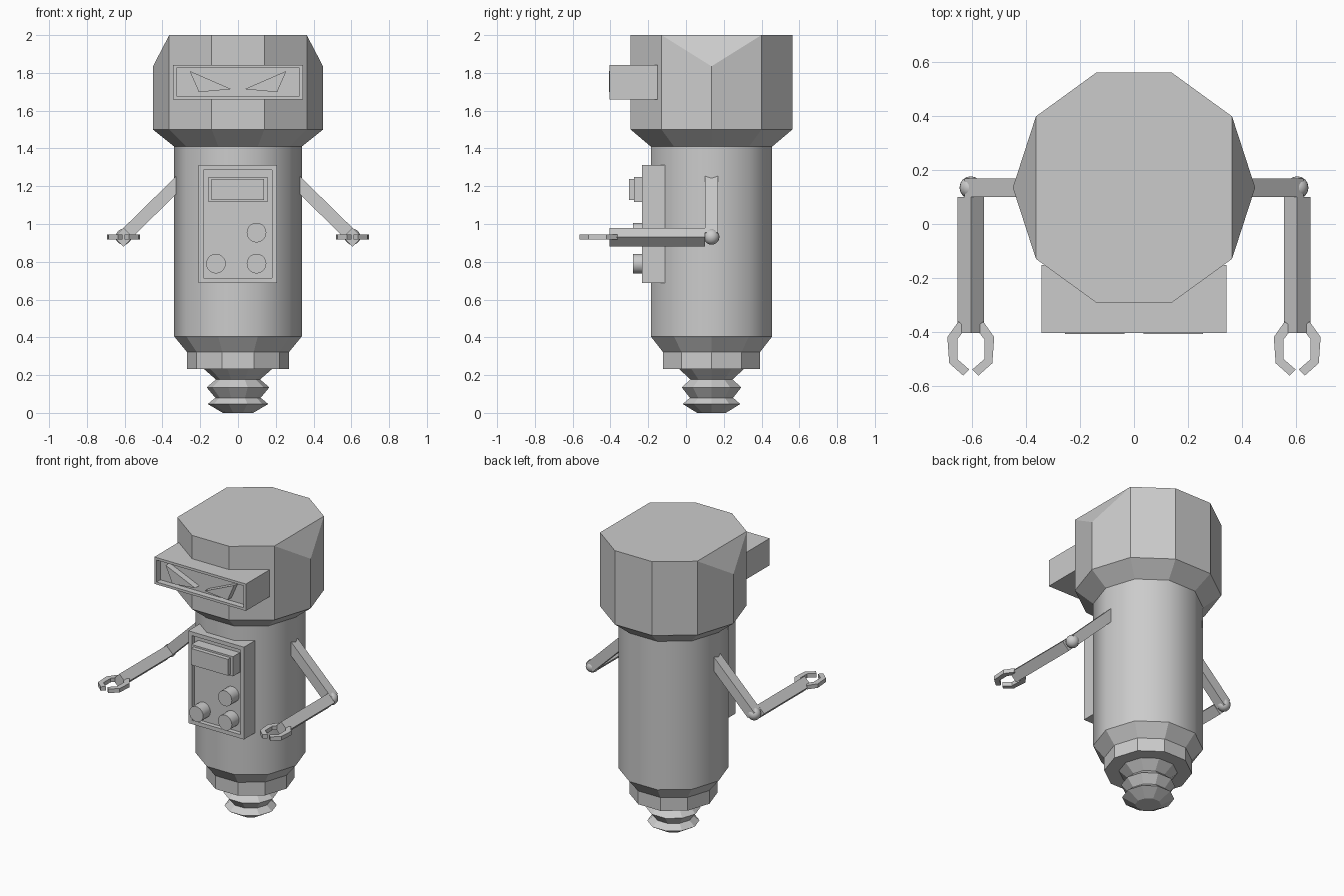
import bpy, bmesh
from math import cos, sin, pi, radians
from mathutils import Vector, Matrix

if "Cube" in bpy.data.objects:
    bpy.data.objects.remove(bpy.data.objects["Cube"])

CY = 0.135  # y of the body axis


def finish(bm, name, smooth=None):
    bmesh.ops.recalc_face_normals(bm, faces=bm.faces[:])
    me = bpy.data.meshes.new(name)
    bm.to_mesh(me)
    bm.free()
    ob = bpy.data.objects.new(name, me)
    bpy.context.collection.objects.link(ob)
    if smooth is not None:
        bpy.ops.object.select_all(action='DESELECT')
        ob.select_set(True)
        bpy.context.view_layer.objects.active = ob
        bpy.ops.object.shade_smooth_by_angle(angle=radians(smooth))
    return ob


def lathe(profile, sides=10):
    """Closed faceted solid from (radius, z) pairs around the body axis."""
    bm = bmesh.new()
    rings = [[bm.verts.new((r * cos(2 * pi * i / sides), CY + r * sin(2 * pi * i / sides), z))
              for i in range(sides)] for r, z in profile]
    for a, b in zip(rings, rings[1:]):
        for i in range(sides):
            j = (i + 1) % sides
            bm.faces.new((a[i], a[j], b[j], b[i]))
    bm.faces.new(rings[0])
    bm.faces.new(rings[-1])
    return bm


def box(name, x0, x1, y0, y1, z0, z1, rim=0, depth=0):
    """Box; with a rim, its front is inset and recessed."""
    bm = bmesh.new()
    m = Matrix.Translation(((x0 + x1) / 2, (y0 + y1) / 2, (z0 + z1) / 2)) @ \
        Matrix.Diagonal((x1 - x0, y1 - y0, z1 - z0, 1))
    bmesh.ops.create_cube(bm, size=1, matrix=m)
    bm.normal_update()
    if rim:
        front = min(bm.faces, key=lambda f: f.calc_center_median().y)
        bmesh.ops.inset_region(bm, faces=[front], thickness=rim)
        inner = bmesh.ops.extrude_face_region(bm, geom=[front])
        bmesh.ops.delete(bm, geom=[front], context='FACES_ONLY')
        bmesh.ops.translate(bm, vec=(0, depth, 0),
                            verts=[v for v in inner['geom'] if isinstance(v, bmesh.types.BMVert)])
    return finish(bm, name)


def prism(name, pts, vec):
    """Polygon extruded along vec."""
    bm = bmesh.new()
    f = bm.faces.new([bm.verts.new(p) for p in pts])
    ext = bmesh.ops.extrude_face_region(bm, geom=[f])
    bmesh.ops.translate(bm, vec=vec, verts=[v for v in ext['geom'] if isinstance(v, bmesh.types.BMVert)])
    return finish(bm, name)


def bar(name, a, b, width, roll=0):
    """Square bar from a to b."""
    a, b = Vector(a), Vector(b)
    d = (b - a).normalized()
    u = d.cross(Vector((0, 0, 1))).normalized()
    w = d.cross(u)
    r = width / 2 ** 0.5
    pts = [a + r * (cos(roll + k * pi / 2) * u + sin(roll + k * pi / 2) * w) for k in range(4)]
    return prism(name, pts, b - a)


# head with the two side corners cut off at the top
bm = lathe([(0.338, 1.41), (0.45, 1.5), (0.45, 2.0)])
for s in (-1, 1):
    cut = bmesh.ops.bisect_plane(bm, geom=bm.verts[:] + bm.edges[:] + bm.faces[:], dist=1e-5,
                                 plane_co=(s * 0.45, CY, 1.835), plane_no=(s * 0.165, 0, 0.086),
                                 clear_outer=True)
    bmesh.ops.holes_fill(bm, edges=[e for e in bm.edges if e.is_boundary])
finish(bm, "head")

# smooth torso tube, faceted base
finish(lathe([(0.338, 0.405), (0.338, 1.41)]), "torso", 40)
finish(lathe([(0.27, 0.232), (0.27, 0.322), (0.338, 0.405)]), "base_ring")
finish(lathe([(0.08, 0), (0.16, 0.047), (0.12, 0.08), (0.166, 0.135), (0.117, 0.177), (0.18, 0.232)]), "ridged_foot")

# visor and slanted eyes
box("visor", -0.343, 0.343, -0.405, -0.152, 1.66, 1.842, 0.024, 0.04)
for s in (-1, 1):
    prism("eye", [(s * x, -0.408, z) for x, z in ((0.256, 1.81), (0.035, 1.714), (0.207, 1.698))], (0, 0.045, 0))

# chest control panel with screen and knobs
box("chest_panel", -0.21, 0.207, -0.232, -0.11, 0.687, 1.312, 0.037, 0.03)
box("screen_frame", -0.157, 0.155, -0.275, -0.195, 1.117, 1.25)
box("screen", -0.139, 0.137, -0.303, -0.27, 1.127, 1.238)
for x, z in ((0.098, 0.954), (0.098, 0.79), (-0.117, 0.79)):
    bm = bmesh.new()
    bmesh.ops.create_cone(bm, cap_ends=True, segments=20, radius1=0.052, radius2=0.052, depth=0.085,
                          matrix=Matrix.Translation((x, -0.2375, z)) @ Matrix.Rotation(pi / 2, 4, 'X'))
    finish(bm, "knob", 40)

# arms: upper arm, elbow ball, diamond-section forearm, two-finger gripper
finger = ((0.02, -0.385), (0.046, -0.362), (0.087, -0.42), (0.08, -0.517), (0.028, -0.563),
          (0.006, -0.54), (0.05, -0.502), (0.05, -0.428), (0.03, -0.402))
for s in (-1, 1):
    ex, ez = s * 0.606, 0.932
    bar("upper_arm", (s * 0.3, CY, 1.232), (ex, CY, ez), 0.068, pi / 4)
    bm = bmesh.new()
    bmesh.ops.create_uvsphere(bm, u_segments=16, v_segments=10, radius=0.042,
                              matrix=Matrix.Translation((ex, CY, ez)))
    finish(bm, "elbow", 60)
    bar("forearm", (ex, 0.1, ez - 0.002), (ex, -0.404, ez - 0.002), 0.07)
    for t in (-1, 1):
        prism("gripper_finger", [(ex + t * x, y, ez - 0.014) for x, y in finger], (0, 0, 0.027))
